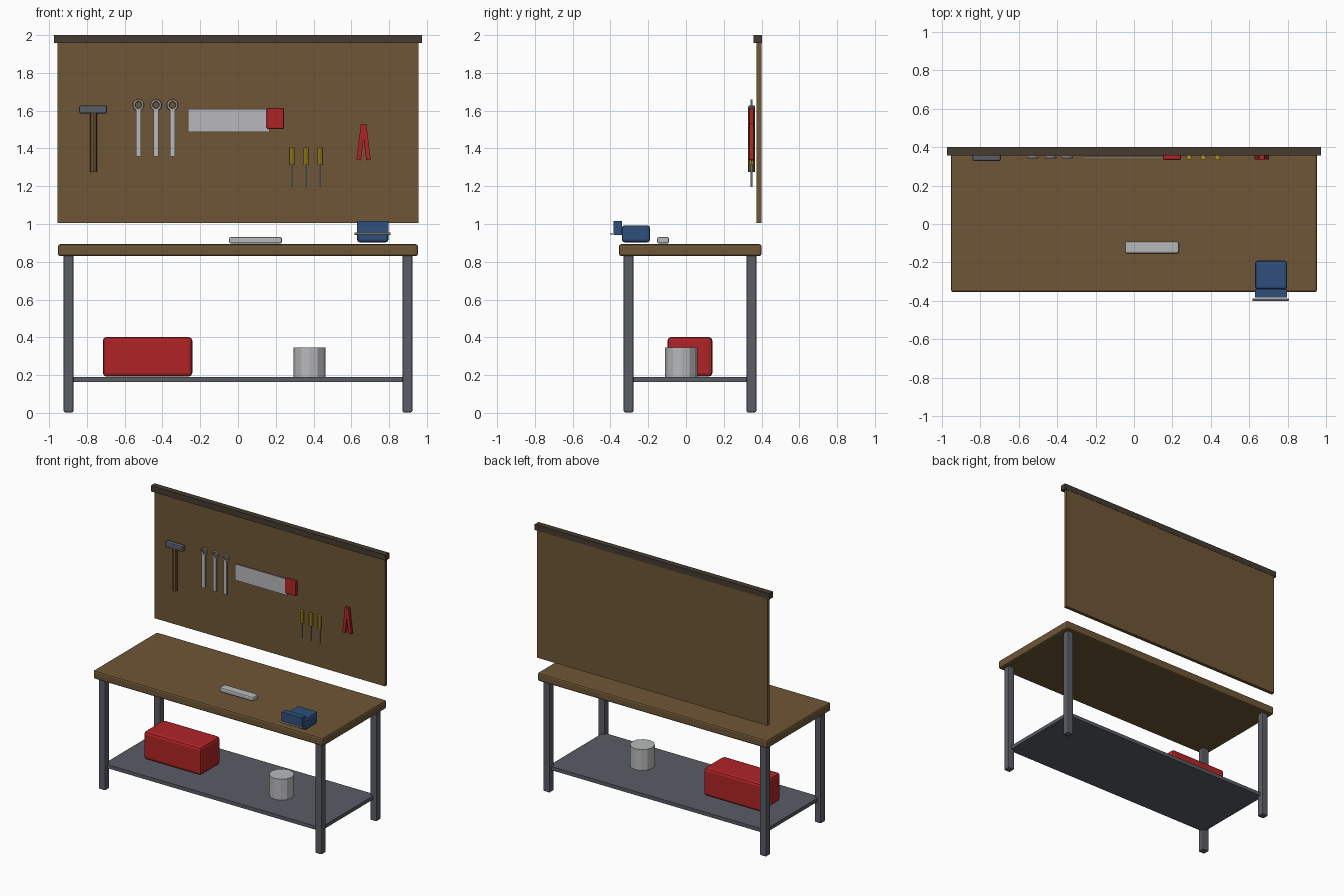
import bpy
from math import radians, pi

if "Cube" in bpy.data.objects:
    bpy.data.objects.remove(bpy.data.objects["Cube"])


def material(name, rgb):
    """Flat colour given as sRGB 0-255, stored as linear."""
    lin = [((c / 255 + 0.055) / 1.055) ** 2.4 if c > 10 else c / 255 / 12.92 for c in rgb]
    m = bpy.data.materials.new(name)
    m.diffuse_color = (*lin, 1)
    m.use_nodes = True
    m.node_tree.nodes["Principled BSDF"].inputs["Base Color"].default_value = m.diffuse_color
    return m


WOOD = material("brown wood", (110, 86, 54))
DARK = material("dark wood", (70, 60, 48))
IRON = material("grey iron", (90, 93, 101))
STEEL = material("light steel", (184, 185, 187))
RED = material("red paint", (176, 36, 38))
BLUE = material("blue paint", (46, 80, 124))
YELLOW = material("yellow plastic", (172, 148, 30))


def finish(name, mat, bevel=0):
    ob = bpy.context.object
    ob.name = name
    ob.data.materials.append(mat)
    if bevel:
        mod = ob.modifiers.new("Bevel", 'BEVEL')
        mod.width = bevel
        mod.segments = 2
    return ob


def box(name, x, y, z, mat, bevel=0, tilt=0):
    """Box from (min, max) pairs, optionally tilted about y."""
    bpy.ops.mesh.primitive_cube_add(size=1)
    ob = bpy.context.object
    for v in ob.data.vertices:
        v.co = [c * (r[1] - r[0]) for c, r in zip(v.co, (x, y, z))]
    ob.location = [(r[0] + r[1]) / 2 for r in (x, y, z)]
    ob.rotation_euler.y = tilt
    return finish(name, mat, bevel)


def rod(name, loc, r, length, mat, sides=8, rot=(0, 0, 0)):
    bpy.ops.mesh.primitive_cylinder_add(vertices=sides, radius=r, depth=length,
                                        location=loc, rotation=rot)
    return finish(name, mat)


# Bench: top, four legs, lower shelf
box("bench_top", (-0.953, 0.953), (-0.355, 0.40), (0.83, 0.893), WOOD, 0.012)
for x in (-0.897, 0.897):
    for y in (-0.304, 0.346):
        box("leg", (x - 0.026, x + 0.026), (y - 0.026, y + 0.026), (0.003, 0.84), IRON, 0.007)
box("lower_shelf", (-0.897, 0.897), (-0.304, 0.346), (0.163, 0.19), IRON)

# Tool board with header rail
box("tool_board", (-0.956, 0.956), (0.374, 0.40), (1.005, 1.965), WOOD)
box("header_rail", (-0.973, 0.973), (0.357, 0.402), (1.957, 2.0), DARK)

# Items on the shelf
box("toolbox", (-0.716, -0.242), (-0.098, 0.14), (0.192, 0.402), RED, 0.02)
rod("can", (0.379, -0.025, 0.268), 0.085, 0.157, STEEL, 12)

# Vise and steel bar on the bench
box("vise_body", (0.63, 0.797), (-0.34, -0.19), (0.903, 0.993), BLUE, 0.015)
box("vise_jaw", (0.63, 0.797), (-0.383, -0.338), (0.942, 1.015), BLUE)
rod("vise_handle", (0.712, -0.394, 0.948), 0.006, 0.19, STEEL, 8, (0, pi / 2, 0))
box("steel_bar", (-0.047, 0.233), (-0.153, -0.09), (0.897, 0.931), STEEL, 0.009)

# Hanging tools share one depth in front of the board
Y = 0.347


def hung(name, x, z, depth, mat, bevel=0, tilt=0):
    return box(name, x, (Y - depth, Y + depth), z, mat, bevel, tilt)


# Hammer
rod("hammer_handle", (-0.765, Y, 1.435), 0.018, 0.32, WOOD)
hung("hammer_head", (-0.841, -0.693), (1.585, 1.628), 0.019, IRON, 0.009)

# Wrenches with ring ends
for x in (-0.527, -0.434, -0.347):
    hung("wrench_shaft", (x - 0.014, x + 0.014), (1.358, 1.608), 0.006, STEEL)
    bpy.ops.mesh.primitive_torus_add(location=(x, Y, 1.63), rotation=(pi / 2, 0, 0),
                                     major_radius=0.024, minor_radius=0.007,
                                     major_segments=12, minor_segments=6)
    finish("wrench_ring", STEEL)

# Saw
hung("saw_blade", (-0.265, 0.167), (1.487, 1.608), 0.004, STEEL)
hung("saw_handle", (0.151, 0.244), (1.503, 1.614), 0.014, RED, 0.008)

# Screwdrivers
for x in (0.286, 0.36, 0.434):
    rod("screwdriver_handle", (x, Y, 1.358), 0.014, 0.093, YELLOW)
    rod("screwdriver_shaft", (x, Y, 1.258), 0.005, 0.122, STEEL, 6)

# Pliers: two crossed arms
for s in (-1, 1):
    x = 0.665 + s * 0.014
    hung("pliers_arm", (x - 0.012, x + 0.012), (1.338, 1.53), 0.01, RED, 0, -s * radians(7))
